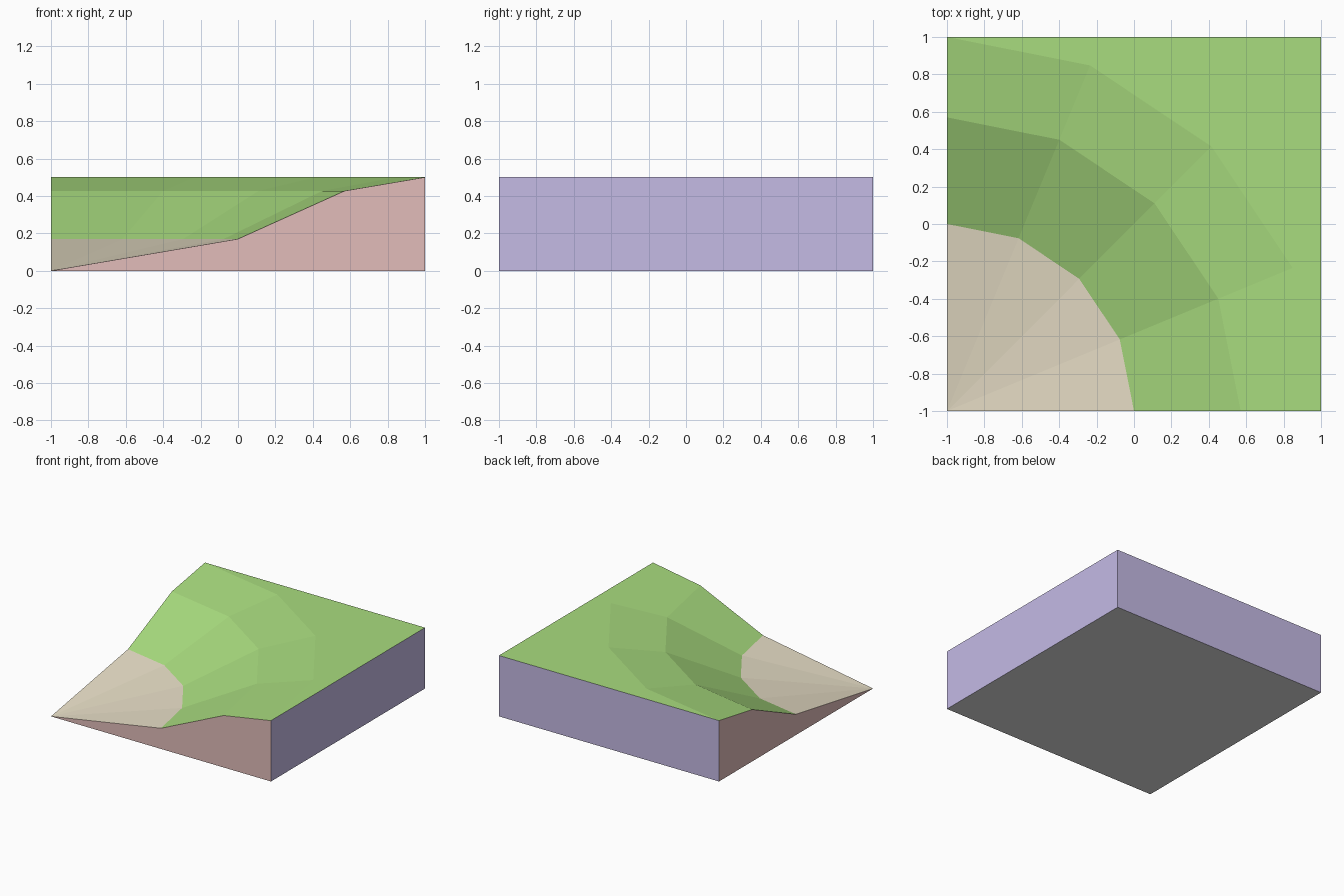
import bpy, math
from mathutils import Vector

cube = bpy.data.objects.get("Cube")
if cube:
    bpy.data.objects.remove(cube, do_unlink=True)


def make_material(name, rgb):
    mat = bpy.data.materials.new(name)
    mat.use_nodes = True
    mat.diffuse_color = (*rgb, 1)
    mat.node_tree.nodes["Principled BSDF"].inputs["Base Color"].default_value = (*rgb, 1)
    return mat


grass = make_material("grass_green", (0.395, 0.715, 0.21))
sand = make_material("path_sand", (0.80, 0.73, 0.565))
pink = make_material("cut_side_pink", (0.76, 0.505, 0.49))
purple = make_material("outer_side_purple", (0.555, 0.495, 0.785))
grey = make_material("underside_grey", (0.74, 0.74, 0.74))


def make_part(name, faces, mat):
    """Build one flat-shaded part from faces given as lists of points."""
    verts, index = [], {}
    polys = []
    for face in faces:
        poly = []
        for p in face:
            key = tuple(round(c, 5) for c in p)
            if key not in index:
                index[key] = len(verts)
                verts.append(key)
            poly.append(index[key])
        polys.append(poly)
    mesh = bpy.data.meshes.new(name)
    mesh.from_pydata(verts, [], polys)
    mesh.materials.append(mat)
    obj = bpy.data.objects.new(name, mesh)
    bpy.context.collection.objects.link(obj)


# Slope profile (radius, height) swept a quarter turn about the low corner
STEPS, TOP = 4, 0.5
PROFILE = [(1.0, 0.17), (1.57, 0.427), (2.0, TOP)]
apex = Vector((-1, -1, 0))


def ring(radius, height):
    angles = [math.pi / 2 * i / STEPS for i in range(STEPS + 1)]
    return [apex + Vector((radius * math.cos(a), radius * math.sin(a), height)) for a in angles]


inner, middle, outer = [ring(r, h) for r, h in PROFILE]
low_right, low_far, low_left = Vector((1, -1, 0)), Vector((1, 1, 0)), Vector((-1, 1, 0))
top_right, top_far, top_left = [p + Vector((0, 0, TOP)) for p in (low_right, low_far, low_left)]


def strip(a, b):
    return [[a[i], b[i], b[i + 1], a[i + 1]] for i in range(STEPS)]


# Ground surfaces
make_part("sand_corner", [[apex, inner[i], inner[i + 1]] for i in range(STEPS)], sand)
make_part("grass_slope", strip(inner, middle) + strip(middle, outer), grass)
make_part("grass_plateau", [[outer[i], top_far, outer[i + 1]] for i in range(STEPS)], grass)

# Sloping cut sides, which follow the profile
make_part("front_side", [[apex, low_right, outer[0], middle[0], inner[0]]], pink)
make_part("right_cut_side", [[apex, inner[-1], middle[-1], outer[-1], low_left]], pink)

# Full-height sides and underside
make_part("left_side", [[low_right, low_far, top_far, top_right]], purple)
make_part("back_side", [[low_far, low_left, top_left, top_far]], purple)
make_part("underside", [[apex, low_left, low_far, low_right]], grey)
